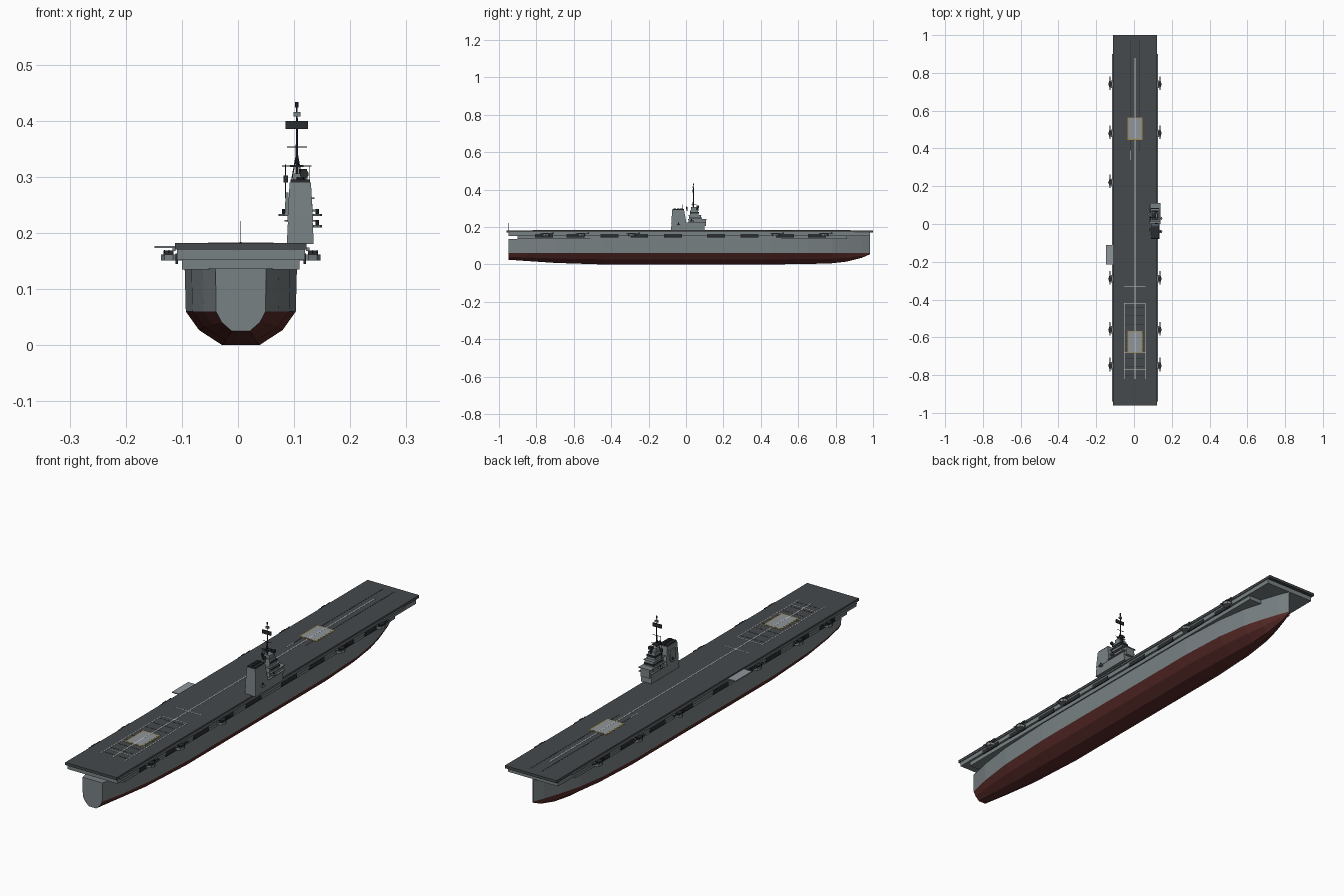
import bpy, bmesh, math
from mathutils import Vector

CX = 0.005  # ship centreline


def mat(name, c):
    m = bpy.data.materials.new(name)
    m.diffuse_color = (*c, 1)
    return m


GREY = mat("hull_grey", (0.19, 0.22, 0.23))
RED = mat("bottom_red", (0.10, 0.025, 0.022))
DECK = mat("deck_dark", (0.06, 0.067, 0.072))
DARK = mat("dark_metal", (0.022, 0.026, 0.03))
WHITE = mat("marking_white", (0.6, 0.6, 0.58))
GOLD = mat("marking_gold", (0.35, 0.24, 0.05))
LIFT = mat("lift_grey", (0.27, 0.30, 0.32))


def finish(name, bm, *mats):
    bmesh.ops.recalc_face_normals(bm, faces=bm.faces[:])
    me = bpy.data.meshes.new(name)
    bm.to_mesh(me)
    bm.free()
    for m in mats:
        me.materials.append(m)
    ob = bpy.data.objects.new(name, me)
    bpy.context.collection.objects.link(ob)
    return ob


def box(name, x0, x1, y0, y1, z0, z1, m=GREY, tx=0.0, ty0=0.0, ty1=0.0):
    """Box whose top is inset by tx on both sides, ty0 aft and ty1 forward."""
    bm = bmesh.new()
    lo = [bm.verts.new(p) for p in ((x0, y0, z0), (x1, y0, z0), (x1, y1, z0), (x0, y1, z0))]
    hi = [bm.verts.new(p) for p in ((x0 + tx, y0 + ty0, z1), (x1 - tx, y0 + ty0, z1),
                                    (x1 - tx, y1 - ty1, z1), (x0 + tx, y1 - ty1, z1))]
    bm.faces.new(lo)
    bm.faces.new(hi)
    for i in range(4):
        bm.faces.new((lo[i], lo[i - 1], hi[i - 1], hi[i]))
    return finish(name, bm, m)


def rod(name, a, b, r, m=DARK, n=8, r2=None):
    a, b = Vector(a), Vector(b)
    bm = bmesh.new()
    bmesh.ops.create_cone(bm, cap_ends=True, segments=n, radius1=r,
                          radius2=r if r2 is None else r2, depth=(b - a).length)
    q = Vector((0, 0, 1)).rotation_difference(b - a)
    for v in bm.verts:
        v.co = q @ v.co + (a + b) / 2
    return finish(name, bm, m)


# hull: lofted stations (y, keel z, half width, keel half width, top z)
stations = [(-0.95, .025, .045, .016, .137), (-0.85, .018, .068, .021, .137),
            (-0.70, .008, .088, .027, .137), (-0.45, 0, .1, .033, .137),
            (0.45, 0, .1, .033, .137), (0.65, .002, .09, .025, .153),
            (0.78, .006, .07, .016, .153), (0.86, .015, .047, .01, .153),
            (0.94, .035, .02, .005, .153), (0.985, .055, .002, .001, .153)]
bm = bmesh.new()
rings = []
for y, k, w, kw, top in stations:
    half = [(w, top), (w * .98, .06), (kw + (w - kw) * .62, k + (.06 - k) * .45), (kw, k)]
    pts = half + [(-x, z) for x, z in reversed(half)]
    rings.append([bm.verts.new((CX + x, y, z)) for x, z in pts])
for a, b in zip(rings, rings[1:]):
    for i in range(8):
        j = (i + 1) % 8
        f = bm.faces.new((a[i], a[j], b[j], b[i]))
        f.material_index = int(i in (1, 2, 3, 4, 5))
bm.faces.new(rings[0])
bm.faces.new(rings[-1])
finish("hull", bm, GREY, RED)

# hangar, gallery and flight deck
box("hangar", CX - .105, CX + .105, -.90, .86, .135, .152)
box("gallery_deck", CX - .114, CX + .114, -.95, .985, .152, .172)
box("flight_deck", CX - .117, CX + .117, -.96, 1.0, .171, .182, DECK)
for s in (-1, 1):
    box("catwalk", CX + s * .119 - .003, CX + s * .119 + .003, -.94, .90, .168, .174)
    # hangar side openings
    for y in (-.76, -.59, -.41, -.25, -.07, .16, .34, .53, .70):
        box("side_opening", CX + s * .114 - .002, CX + s * .114 + .002, y - .048, y + .048, .145, .163, DARK)

# gun tubs with twin barrels
for s, ys in ((1, (.74, .48, -.29, -.56, -.75)), (-1, (.74, .48, .22, -.29, -.56, -.75))):
    for y in ys:
        x = CX + s * .121
        rod("gun_tub", (x, y, .151), (x, y, .162), .021, GREY)
        box("gun_mount", x - .009 + s * .008, x + .009 + s * .008, y - .012, y + .012, .160, .169, DARK)
        for d in (0, .008):
            rod("gun_barrel", (x + s * (.007 + d), y, .165), (x + s * (.007 + d), y + .042, .168), .0015, DARK, 6)
            rod("gun_barrel", (x + s * (.007 + d), y, .165), (x + s * (.007 + d), y - .03, .167), .0015, DARK, 6)

# folding side platform and stern staff
box("side_platform", -.149, CX - .112, -.215, -.11, .173, .177, LIFT)
rod("stern_staff", (CX, -.95, .18), (CX, -.95, .221), .0008, DARK, 6)


# deck markings
def mark(name, x0, x1, y0, y1, m=WHITE, z=.1828):
    box(name, x0, x1, y0, y1, .1815, z, m)


mark("centre_line", CX - .002, CX + .002, -.82, .88)
for x in (CX - .057, CX + .057):
    mark("landing_line", x - .0015, x + .0015, -.82, -.42)
for y, w in ((-.33, .057), (-.42, .057), (-.68, .057), (-.77, .057)):
    mark("cross_line", CX - w, CX + w, y - .0015, y + .0015)
for i in range(9):
    y = -.80 + i * .045
    mark("arrestor_wire", CX - .05, CX + .05, y - .001, y + .001, DARK, .1825)
for x in (CX - .025, CX + .025):
    mark("catapult_track", x - .002, x + .002, .39, .97, DARK, .1825)
mark("short_mark", CX - .026, CX - .023, .34, .39)
for y0, y1 in ((.45, .56), (-.68, -.57)):
    mark("lift_border", CX - .039, CX + .039, y0 - .004, y1 + .004, GOLD, .183)
    mark("deck_lift", CX - .034, CX + .034, y0, y1, LIFT, .1834)
    mark("lift_centre_line", CX - .002, CX + .002, y0, y1, WHITE, .1837)

# island: base, funnel, stepped bridge tower
box("island_base", .087, .135, -.08, .10, .18, .222, GREY, .002, .002, .004)
box("funnel", .088, .134, -.079, .002, .22, .290, GREY, .004, .005, .012)
box("funnel_cap", .094, .128, -.072, -.012, .289, .295, DARK)
box("bridge_tower", .089, .133, .012, .085, .22, .262, GREY, .002, .006, .006)
box("upper_bridge", .093, .129, .020, .068, .26, .292, GREY, .002, .003, .004)
box("bridge_windows", .0915, .1305, .022, .0705, .273, .280, DARK)
box("bridge_step", .091, .131, .08, .108, .205, .238)
box("lower_windows", .0895, .1325, .022, .0845, .246, .252, DARK)
box("top_house", .098, .124, .028, .056, .29, .306)
for z, x0, x1, y0, y1 in ((.222, .083, .141, .0, .105), (.240, .084, .139, .012, .11), (.262, .087, .136, .01, .082)):
    box("bridge_wing", x0, x1, y0, y1, z - .0015, z + .0015)

# small gun and searchlight platforms round the island
for x, y, z in ((.141, -.04, .212), (.141, .03, .232), (.081, -.03, .232), (.081, .05, .232)):
    rod("island_platform", (x, y, z - .002), (x, y, z + .002), .009, GREY)
    rod("island_light", (x, y, z), (x, y, z + .011), .003)
box("funnel_side_duct", .083, .092, -.055, -.02, .23, .272, GREY, .002)
for y in (-.06, -.042, -.024):
    rod("funnel_pipe", (.111, y, .293), (.111, y, .30), .007, DARK, 8)

# directors and dishes
rod("director_base", (.116, .062, .285), (.116, .062, .302), .005)
box("director", .109, .123, .055, .069, .302, .314, DARK)
rod("side_mast", (.085, .035, .262), (.085, .035, .322), .001, DARK, 6)
box("side_radar", .081, .089, .032, .038, .290, .302, DARK)
rod("dish", (.118, .004, .305), (.118, -.001, .305), .008, DARK, 10)
rod("dish_post", (.118, .006, .285), (.118, .006, .306), .002)
for y in (-.02, .005):
    rod("whip_aerial", (.128, y, .29), (.128, y, .32), .0007, DARK, 5)

# mast with yards and radars
MX, MY = .105, .04
rod("mast", (MX, MY, .30), (MX, MY, .428), .0028, DARK, 8, .0012)
for s in (-1, 1):
    rod("mast_leg", (MX + s * .010, MY - .012, .29), (MX, MY, .345), .0012, DARK, 6)
rod("lower_yard", (.078, MY, .319), (.131, MY, .319), .001, DARK, 6)
rod("upper_yard", (.087, MY, .353), (.123, MY, .353), .001, DARK, 6)
box("mast_platform", .093, .117, .03, .055, .318, .321, DARK)
box("search_radar", .085, .125, MY - .006, MY - .002, .385, .400, DARK)
box("height_radar", .099, .111, MY - .004, MY + .004, .408, .416, GREY)
rod("mast_top", (MX, MY, .424), (MX, MY, .433), .003, DARK, 8)
